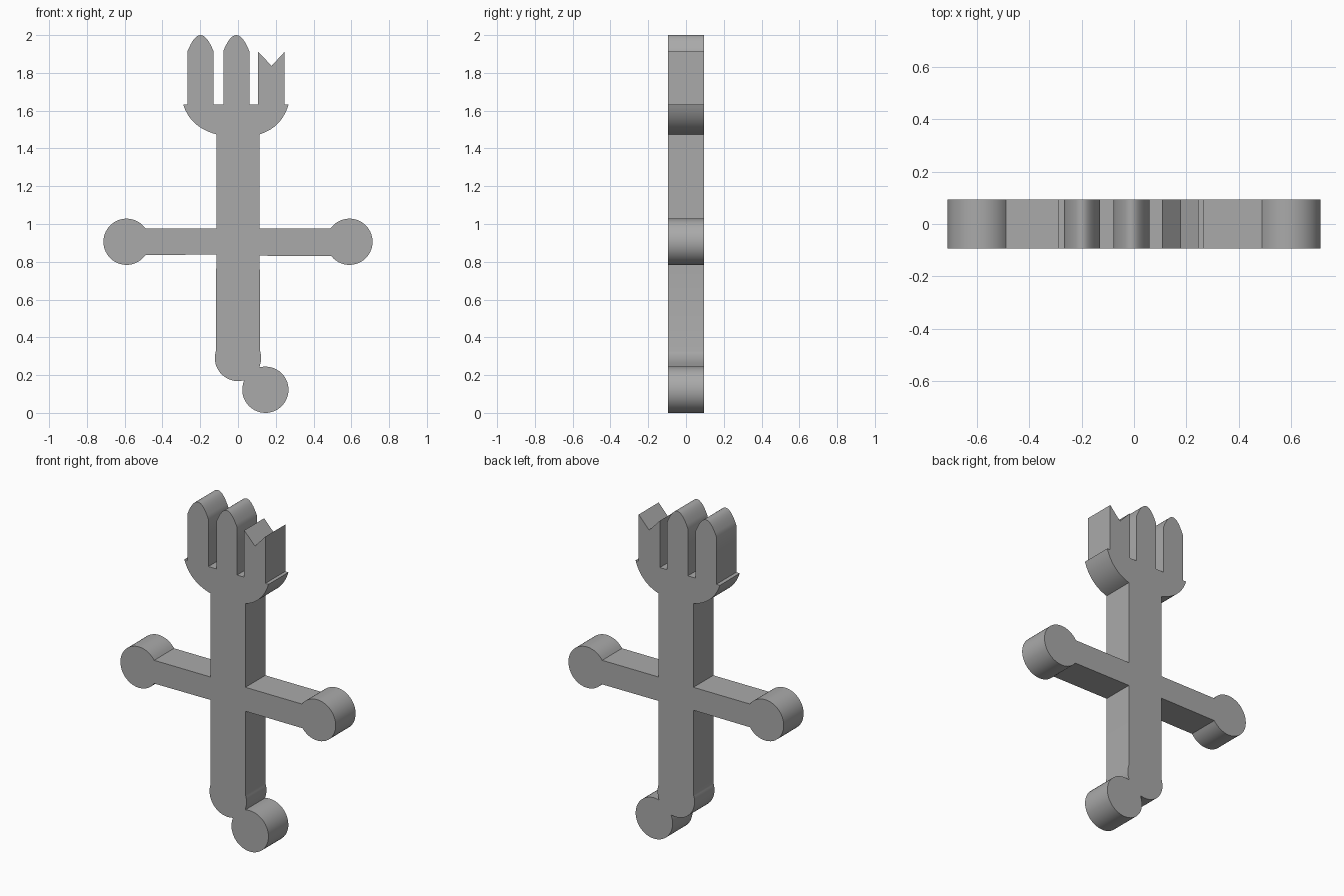
import bpy
import bmesh
from math import atan2, cos, sin, tau

cube = bpy.data.objects.get("Cube")
if cube:
    bpy.data.objects.remove(cube, do_unlink=True)

HALF_DEPTH = 0.094
SHAFT = 0.115      # half width of the shaft
KNOB = 0.1225      # radius of every round end
CUP_TOP = 1.632


def arc(centre, start, end, steps=36):
    """Counterclockwise arc on a knob, between the directions of two points."""
    cx, cz = centre
    a = atan2(start[1] - cz, start[0] - cx)
    sweep = (atan2(end[1] - cz, end[0] - cx) - a) % tau
    return [(cx + KNOB * cos(a + sweep * i / steps),
             cz + KNOB * sin(a + sweep * i / steps)) for i in range(steps + 1)]


def bend(p, q, r, steps=14):
    """Quadratic curve from p to r, pulled towards q."""
    ts = [i / steps for i in range(steps + 1)]
    return [tuple((1 - t) ** 2 * a + 2 * t * (1 - t) * b + t * t * c
                  for a, b, c in zip(p, q, r)) for t in ts]


def pointed_tine(left, right, shoulder=1.915, tip=2.0, steps=16):
    """Tine with a domed tip, drawn from right to left."""
    mid, half = (left + right) / 2, (right - left) / 2
    dome = [1 - 2 * i / steps for i in range(steps + 1)]
    return ([(right, CUP_TOP)]
            + [(mid + half * u, tip - (tip - shoulder) * u * u) for u in dome]
            + [(left, CUP_TOP)])


# Outline, counterclockwise from the foot
foot_low, foot_high = (0.032, 0.172), (0.113, 0.243)
outline = arc((0.145, KNOB), foot_low, foot_high)
outline += arc((0, 0.291), foot_high, (SHAFT, 0.33), 8)[1:]

# Right half of the crossbar with its knob
outline += [(SHAFT, 0.832)]
outline += arc((0.59, 0.906), (0.494, 0.832), (0.489, 0.975))
outline += [(SHAFT, 0.975)]

# Fork: cup, notched tine, two pointed tines, cup
outline += bend((SHAFT, 1.475), (0.23, 1.51), (0.268, CUP_TOP))
outline += [(0.247, CUP_TOP), (0.247, 1.912), (0.178, 1.837),
            (0.107, 1.912), (0.107, CUP_TOP)]
outline += pointed_tine(-0.078, 0.06)
outline += pointed_tine(-0.267, -0.13)
outline += bend((-0.29, CUP_TOP), (-0.25, 1.51), (-SHAFT, 1.475))

# Left half of the crossbar, then the round base of the shaft
outline += [(-SHAFT, 0.975)]
outline += arc((-0.59, 0.906), (-0.489, 0.975), (-0.492, 0.838))
outline += [(-SHAFT, 0.838)]
outline += arc((0, 0.291), (-SHAFT, 0.33), foot_low)[:-1]

# Extrude the outline into a slab
bm = bmesh.new()
face = bm.faces.new([bm.verts.new((x, -HALF_DEPTH, z)) for x, z in outline])
side = bmesh.ops.extrude_face_region(bm, geom=[face], use_keep_orig=True)
moved = [g for g in side["geom"] if isinstance(g, bmesh.types.BMVert)]
bmesh.ops.translate(bm, verts=moved, vec=(0, 2 * HALF_DEPTH, 0))
bmesh.ops.recalc_face_normals(bm, faces=bm.faces)
mesh = bpy.data.meshes.new("fork_cross")
bm.to_mesh(mesh)
bm.free()

grey = bpy.data.materials.new("plain grey")
grey.use_nodes = True
colour = (0.4, 0.4, 0.4, 1)
grey.diffuse_color = colour
grey.node_tree.nodes["Principled BSDF"].inputs["Base Color"].default_value = colour
mesh.materials.append(grey)

obj = bpy.data.objects.new("fork_cross", mesh)
bpy.context.collection.objects.link(obj)
bpy.ops.object.select_all(action="DESELECT")
obj.select_set(True)
bpy.context.view_layer.objects.active = obj
bpy.ops.object.shade_smooth_by_angle(angle=0.5)
